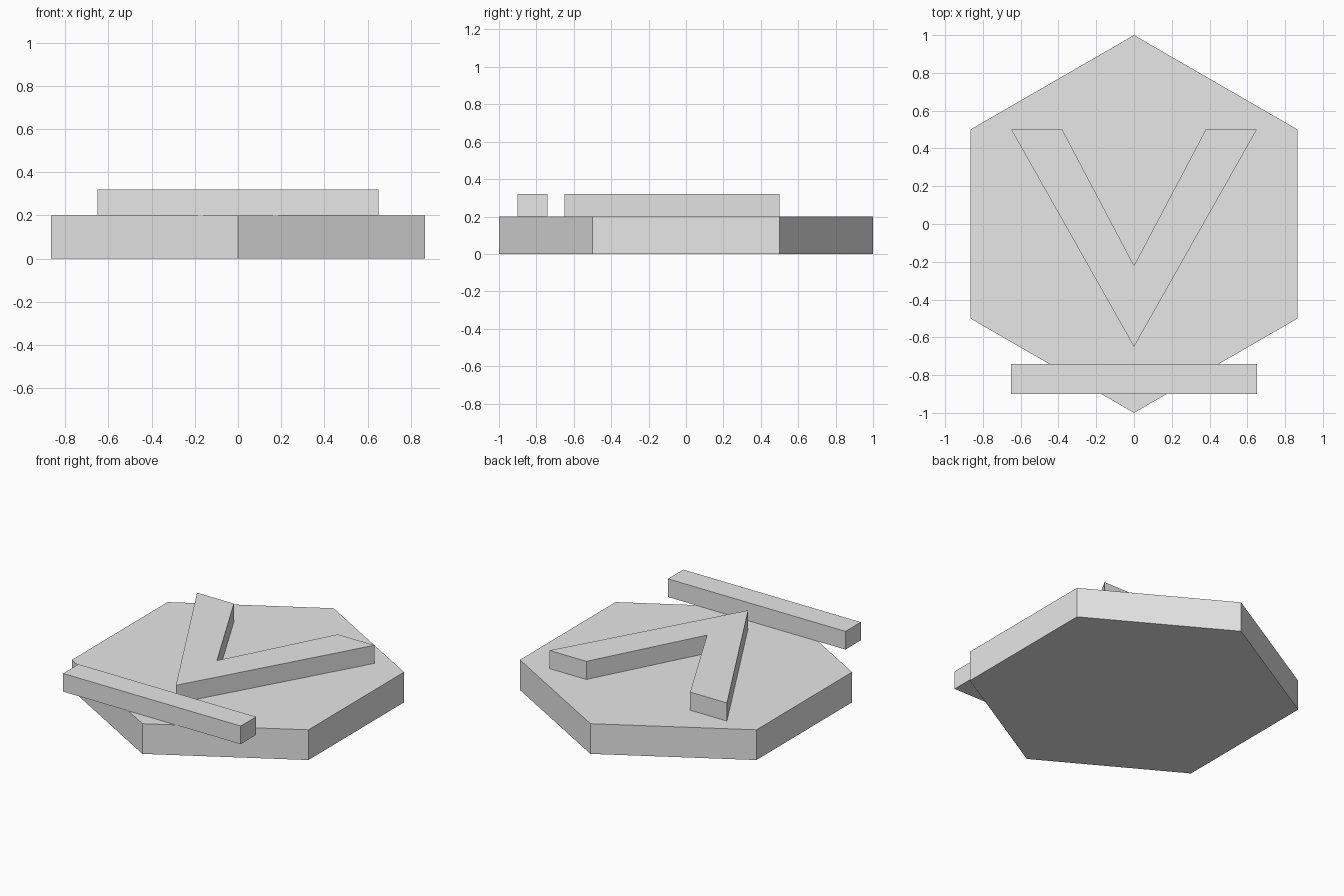
import bpy
import bmesh
from math import sin, cos, pi

cube = bpy.data.objects.get("Cube")
if cube:
    bpy.data.objects.remove(cube, do_unlink=True)

grey = bpy.data.materials.new("light grey")
grey.use_nodes = True
colour = (0.8, 0.8, 0.8, 1)
grey.diffuse_color = colour
grey.node_tree.nodes["Principled BSDF"].inputs["Base Color"].default_value = colour

BASE_TOP = 0.2
RELIEF_TOP = 0.32


def prism(name, outline, bottom, top):
    """Extrude a flat outline upward into a solid part."""
    bm = bmesh.new()
    face = bm.faces.new([bm.verts.new((x, y, bottom)) for x, y in outline])
    result = bmesh.ops.extrude_face_region(bm, geom=[face])
    raised = [v for v in result["geom"] if isinstance(v, bmesh.types.BMVert)]
    bmesh.ops.translate(bm, verts=raised, vec=(0, 0, top - bottom))
    bmesh.ops.recalc_face_normals(bm, faces=bm.faces)
    mesh = bpy.data.meshes.new(name)
    bm.to_mesh(mesh)
    bm.free()
    mesh.materials.append(grey)
    obj = bpy.data.objects.new(name, mesh)
    bpy.context.collection.objects.link(obj)
    return obj


# Hexagonal base with corners at front and back
hexagon = [(sin(i * pi / 3), cos(i * pi / 3)) for i in range(6)]
prism("hexagonal_base", hexagon, 0, BASE_TOP)

# Raised chevron pointing to the front
right_arm = [(0, -0.22), (-0.38, 0.5), (-0.65, 0.5), (0, -0.65)]
left_arm = [(-x, y) for x, y in reversed(right_arm[1:3])]
prism("chevron", right_arm + left_arm, BASE_TOP, RELIEF_TOP)

# Crossbar overhanging the front corner
bar = [(-0.65, -0.9), (0.65, -0.9), (0.65, -0.74), (-0.65, -0.74)]
prism("front_bar", bar, BASE_TOP, RELIEF_TOP)
